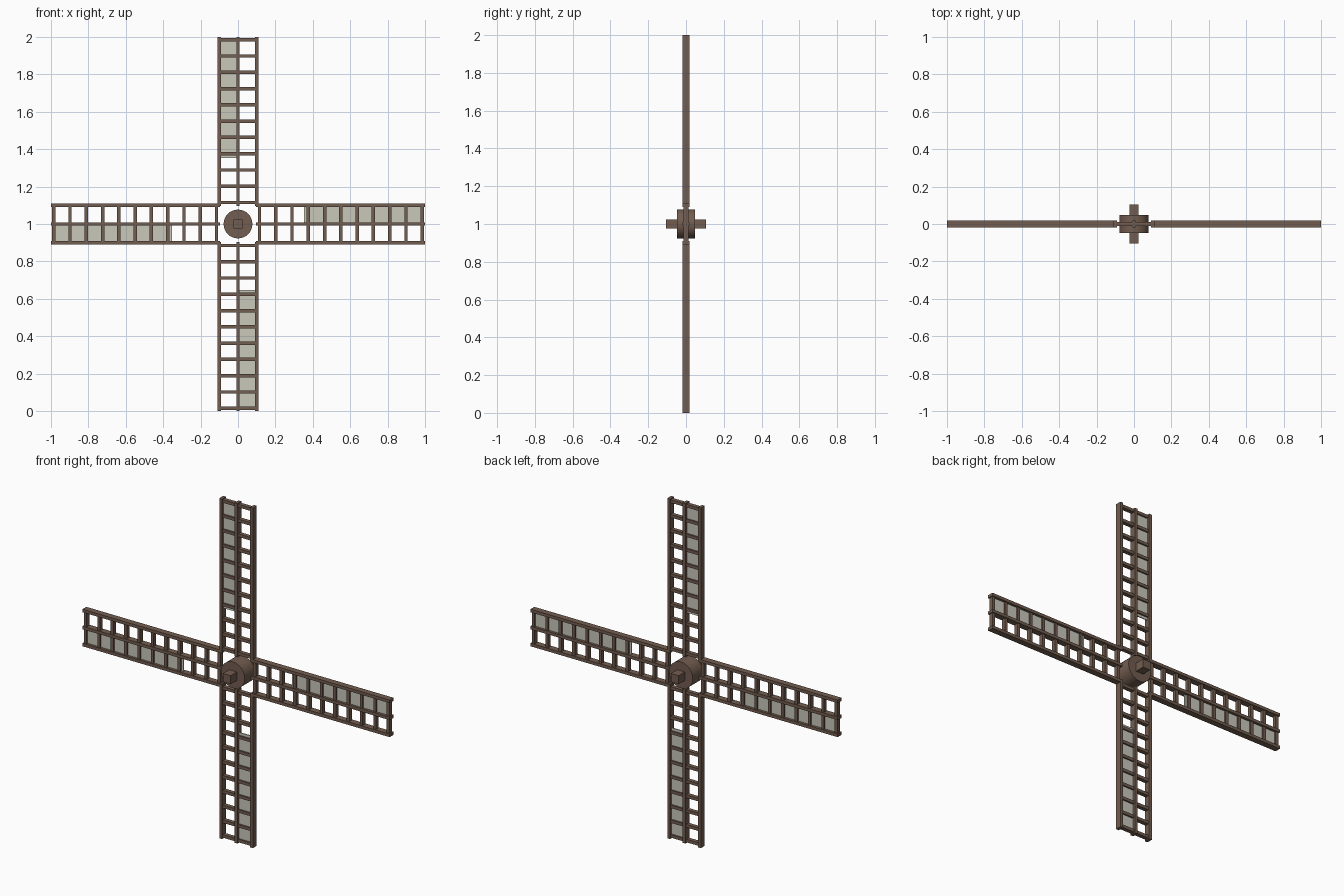
import bpy, math
from mathutils import Matrix, Vector

old = bpy.data.objects.get("Cube")
if old:
    bpy.data.objects.remove(old, do_unlink=True)


def material(name, color):
    m = bpy.data.materials.new(name)
    m.use_nodes = True
    m.diffuse_color = color
    m.node_tree.nodes["Principled BSDF"].inputs["Base Color"].default_value = color
    return m


wood = material("brown wood", (0.17, 0.11, 0.08, 1))
canvas = material("pale canvas", (0.58, 0.58, 0.50, 1))
CENTRE = Matrix.Translation((0, 0, 1))


def box(name, x, y, z, mat, turn=Matrix()):
    """Box from (low, high) ranges, turned about the hub axis."""
    lo, hi = Vector((x[0], y[0], z[0])), Vector((x[1], y[1], z[1]))
    bpy.ops.mesh.primitive_cube_add(size=1)
    ob = bpy.context.object
    ob.name = name
    ob.data.transform(CENTRE @ turn @ Matrix.Translation((lo + hi) / 2)
                      @ Matrix.Diagonal((*(hi - lo), 1)))
    ob.data.materials.append(mat)
    return ob


# Four lattice sails, each a quarter turn from the last
RUNGS = 11
for i, side in enumerate(("top", "left", "bottom", "right")):
    turn = Matrix.Rotation(math.radians(90 * i), 4, "Y")
    # Long rails
    for part, x in (("outer", -0.1), ("middle", 0), ("inner", 0.1)):
        box(f"{side}_{part}_rail", (x - 0.009, x + 0.009), (-0.018, 0.018),
            (0.095, 1), wood, turn)
    # Cross rungs
    for r in range(RUNGS):
        z = 0.115 + r * 0.87 / (RUNGS - 1)
        box(f"{side}_rung_{r + 1}", (-0.1, 0.1), (-0.012, 0.012),
            (z - 0.009, z + 0.009), wood, turn)
    # Cloth on one half of the sail
    box(f"{side}_cloth", (-0.095, -0.005), (-0.003, 0.003), (0.352, 0.98), canvas, turn)

# Round hub and square axle
bpy.ops.mesh.primitive_cylinder_add(vertices=32, radius=0.077, depth=0.094)
hub = bpy.context.object
hub.name = "hub"
hub.data.transform(CENTRE @ Matrix.Rotation(math.radians(90), 4, "X"))
hub.data.materials.append(wood)
bpy.ops.object.shade_smooth_by_angle(angle=math.radians(30))
box("axle", (-0.025, 0.025), (-0.105, 0.105), (-0.025, 0.025), wood)
